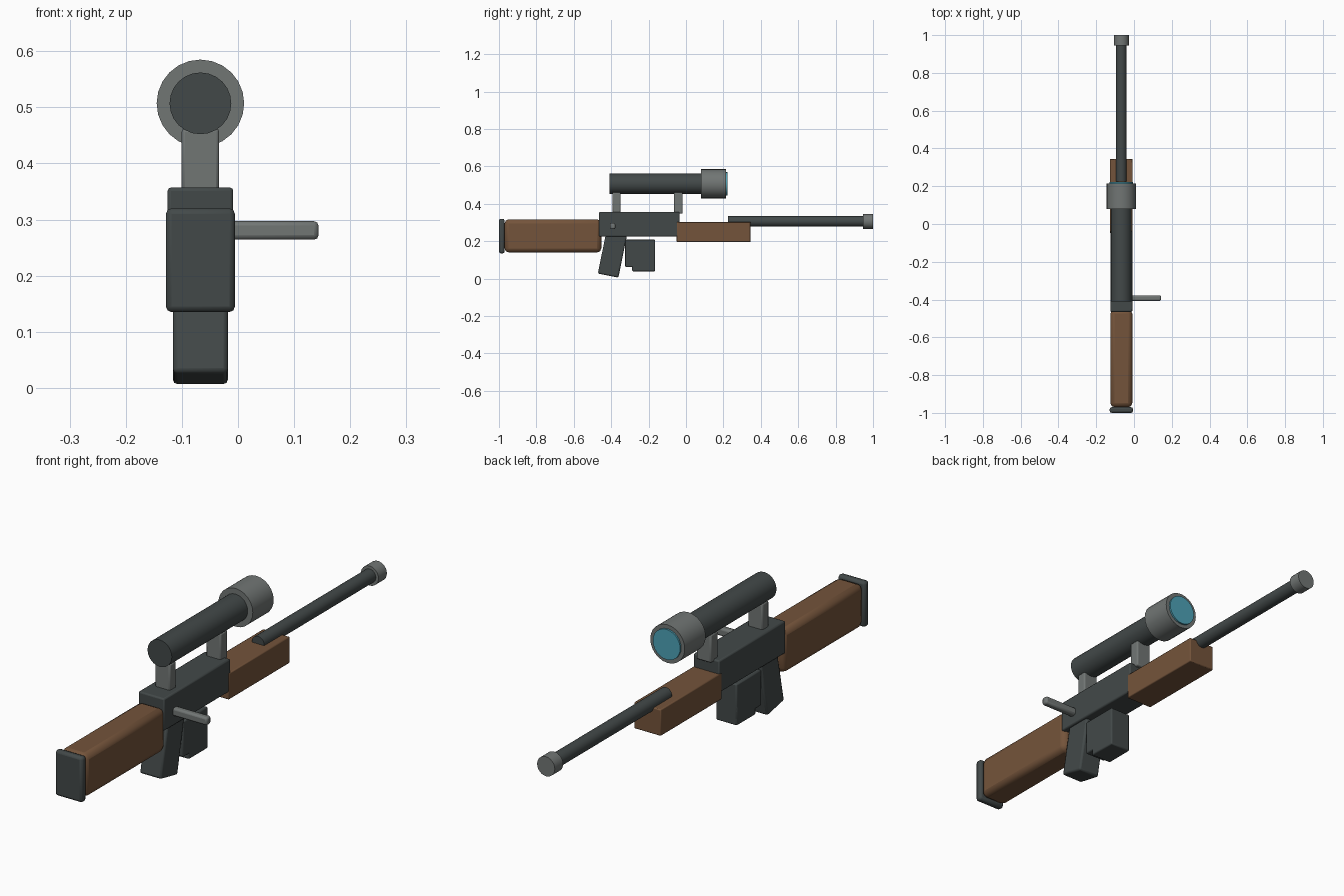
import bpy
import math
from mathutils import Matrix, Vector

default = bpy.data.objects.get("Cube")
if default:
    bpy.data.objects.remove(default, do_unlink=True)

X = -0.067  # centre line of the body


def material(name, rgb):
    mat = bpy.data.materials.new(name)
    mat.use_nodes = True
    mat.diffuse_color = (*rgb, 1)
    mat.node_tree.nodes["Principled BSDF"].inputs["Base Color"].default_value = (*rgb, 1)
    return mat


dark = material("dark metal", (0.055, 0.066, 0.066))
grey = material("grey metal", (0.165, 0.18, 0.175))
wood = material("brown wood", (0.175, 0.088, 0.043))
glass = material("blue glass", (0.075, 0.36, 0.47))


def finish(obj, name, mat, bevel=0.0, segments=2):
    obj.name = name
    obj.data.materials.append(mat)
    if bevel:
        mod = obj.modifiers.new("rounded edges", "BEVEL")
        mod.width, mod.segments = bevel, segments
    bpy.ops.object.shade_smooth_by_angle(angle=math.radians(32))
    return obj


def box(name, mat, width, y, z, bevel, x=X, shear=0.0):
    """Box spanning the y and z ranges; shear slides the top forward."""
    bpy.ops.mesh.primitive_cube_add(size=1)
    obj = bpy.context.object
    obj.data.transform(Matrix.Diagonal((width, y[1] - y[0], z[1] - z[0], 1)))
    for v in obj.data.vertices:
        v.co.y += shear * v.co.z
    obj.location = (x, sum(y) / 2, sum(z) / 2)
    return finish(obj, name, mat, bevel)


def tube(name, mat, radius, y, z, bevel=0.0):
    """Cylinder along y."""
    bpy.ops.mesh.primitive_cylinder_add(vertices=24, radius=radius, depth=y[1] - y[0])
    obj = bpy.context.object
    obj.data.transform(Matrix.Rotation(math.pi / 2, 4, "X"))
    obj.location = Vector((X, sum(y) / 2, z))
    return finish(obj, name, mat, bevel, 1)


# Stock and body
box("butt_plate", dark, 0.123, (-1.0, -0.97), (0.135, 0.32), 0.01)
box("stock", wood, 0.116, (-0.97, -0.453), (0.14, 0.317), 0.022)
box("receiver", dark, 0.117, (-0.465, -0.035), (0.225, 0.357), 0.006)
box("handguard", wood, 0.12, (-0.05, 0.345), (0.195, 0.303), 0.004)

# Tilted grip
grip = box("grip", dark, 0.098, (-0.45, -0.338), (0.014, 0.24), 0.008)
grip.rotation_euler.x = math.radians(-11.5)

# Magazine with a stepped base
box("magazine", dark, 0.094, (-0.325, -0.165), (0.062, 0.208), 0.005)
box("magazine_base", dark, 0.094, (-0.288, -0.165), (0.039, 0.12), 0.005)

# Barrel
tube("barrel", dark, 0.028, (0.225, 0.96), 0.306)
tube("muzzle", grey, 0.04, (0.946, 1.0), 0.306)

# Scope
for name, y in (("rear_mount", (-0.392, -0.35)), ("front_mount", (-0.064, -0.018))):
    box(name, grey, 0.067, y, (0.347, 0.462), 0.006)
tube("scope_body", dark, 0.055, (-0.41, 0.1), 0.507)
tube("scope_bell", grey, 0.078, (0.08, 0.215), 0.507)
tube("scope_lens", glass, 0.062, (0.2, 0.222), 0.507)

# Bolt handle on the left side
box("bolt_handle", grey, 0.175, (-0.407, -0.378), (0.264, 0.297), 0.008, x=0.056)
